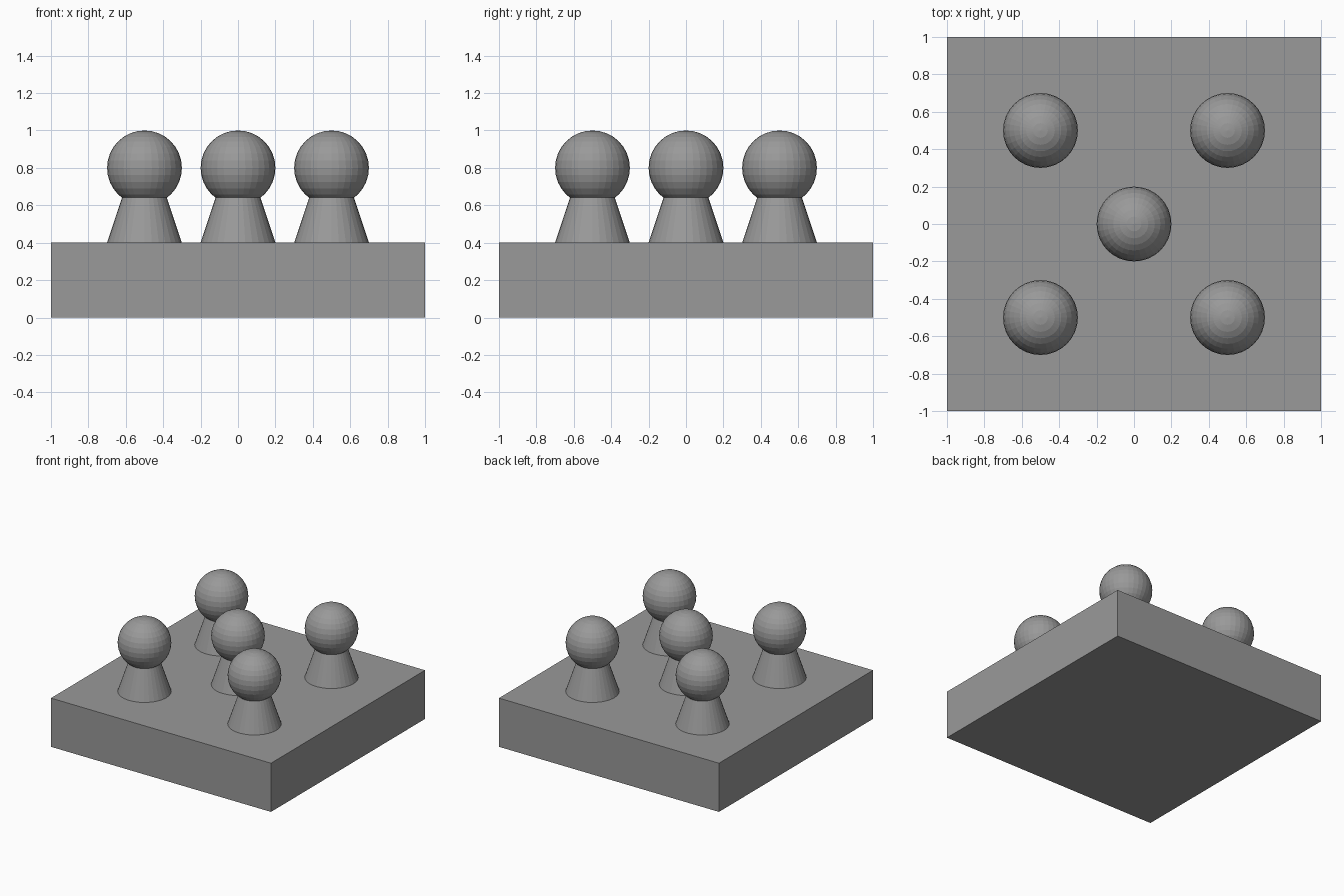
import bpy

if "Cube" in bpy.data.objects:
    bpy.data.objects.remove(bpy.data.objects["Cube"])

# One plain grey for the whole model
grey = bpy.data.materials.new("grey")
grey.diffuse_color = (0.32, 0.32, 0.32, 1)
grey.use_nodes = True
grey.node_tree.nodes["Principled BSDF"].inputs["Base Color"].default_value = grey.diffuse_color


def finish(name):
    ob = bpy.context.object
    ob.name = name
    ob.data.materials.append(grey)
    return ob


# Square base slab
bpy.ops.mesh.primitive_cube_add(size=1, location=(0, 0, 0.2))
base = finish("base_slab")
base.scale = (2, 2, 0.4)
bpy.ops.object.transform_apply(location=False, rotation=False, scale=True)

# Five pegs: tapered stem with a faceted ball on top
spots = [(0, 0)] + [(x, y) for x in (-0.5, 0.5) for y in (-0.5, 0.5)]
for i, (x, y) in enumerate(spots):
    bpy.ops.mesh.primitive_cone_add(vertices=32, radius1=0.2, radius2=0.1,
                                    depth=0.3, location=(x, y, 0.55))
    finish(f"peg_stem_{i + 1}")
    bpy.ops.mesh.primitive_uv_sphere_add(segments=32, ring_count=16,
                                         radius=0.2, location=(x, y, 0.8))
    finish(f"peg_ball_{i + 1}")
